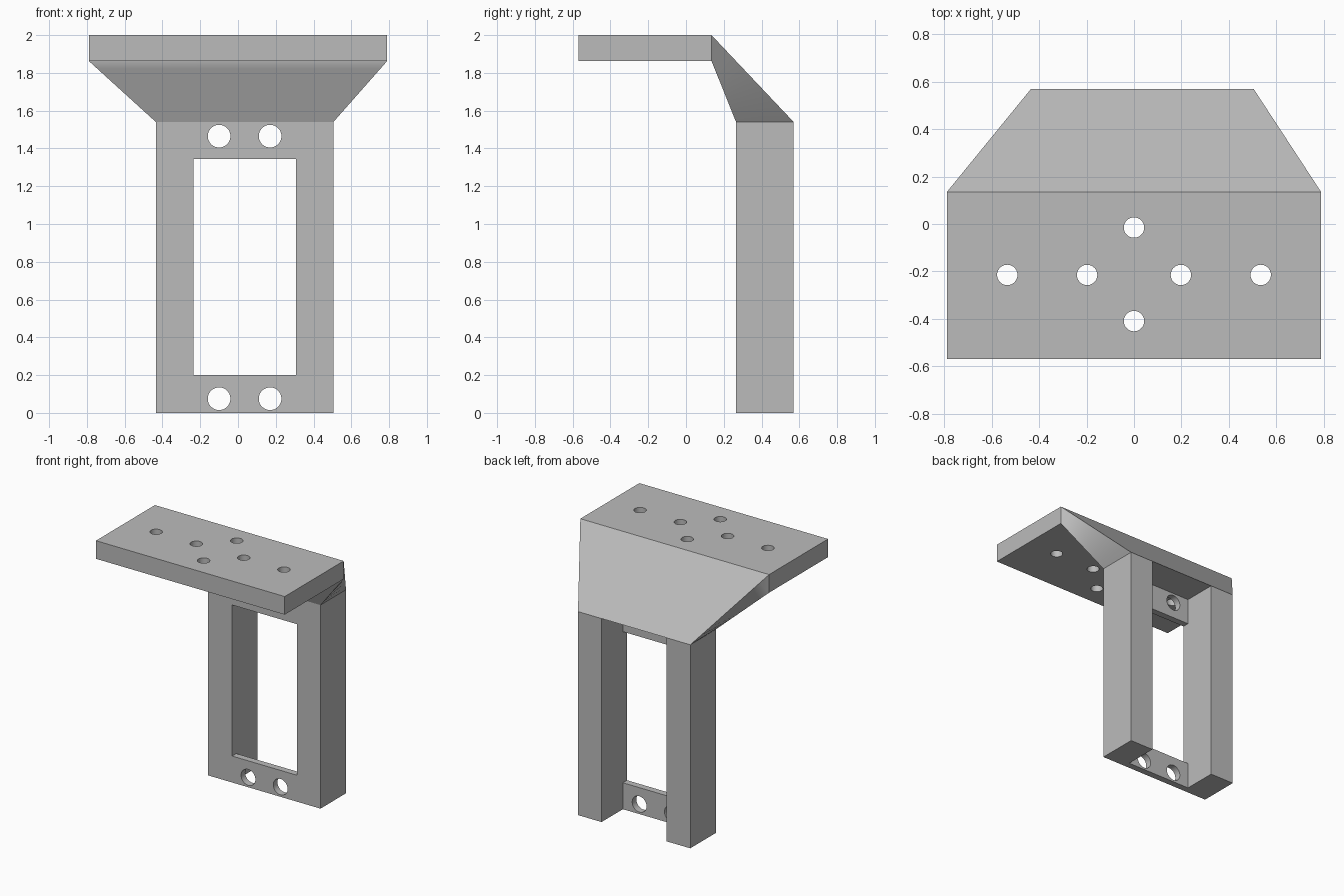
import bpy, bmesh
from mathutils import Vector, Matrix

cube = bpy.data.objects.get("Cube")
if cube:
    bpy.data.objects.remove(cube, do_unlink=True)

grey = bpy.data.materials.new("plain grey")
grey.use_nodes = True
COLOUR = (0.5, 0.5, 0.5, 1)
grey.diffuse_color = COLOUR
grey.node_tree.nodes["Principled BSDF"].inputs["Base Color"].default_value = COLOUR


def finish(name, bm):
    bmesh.ops.recalc_face_normals(bm, faces=bm.faces)
    mesh = bpy.data.meshes.new(name)
    bm.to_mesh(mesh)
    bm.free()
    mesh.materials.append(grey)
    obj = bpy.data.objects.new(name, mesh)
    bpy.context.collection.objects.link(obj)
    return obj


def box(name, low, high):
    low, high = Vector(low), Vector(high)
    bm = bmesh.new()
    bmesh.ops.create_cube(bm, size=1, matrix=Matrix.Translation((low + high) / 2)
                          @ Matrix.Diagonal((high - low).to_4d()))
    return finish(name, bm)


def rod(centre, radius, axis):
    turn = Matrix.Rotation(1.570796, 4, "X") if axis == "Y" else Matrix()
    bm = bmesh.new()
    bmesh.ops.create_cone(bm, cap_ends=True, segments=48, radius1=radius, radius2=radius,
                          depth=0.5, matrix=Matrix.Translation(centre) @ turn)
    return finish("hole_cutter", bm)


def select(obj):
    bpy.ops.object.select_all(action="DESELECT")
    obj.select_set(True)
    bpy.context.view_layer.objects.active = obj


def cut(obj, cutters):
    select(obj)
    for cutter in cutters:
        mod = obj.modifiers.new("cut", "BOOLEAN")
        mod.operation, mod.solver, mod.object = "DIFFERENCE", "EXACT", cutter
        bpy.ops.object.modifier_apply(modifier=mod.name)
        bpy.data.objects.remove(cutter, do_unlink=True)


# Main dimensions
LEFT, RIGHT, FRONT, BACK, NECK = -0.435, 0.505, 0.265, 0.57, 1.54
HALF, EDGE, UNDER, TOP = 0.79, 0.135, 1.863, 2.0

# Upright frame: channel open at the back, window and bolt holes in the web
frame = box("upright_frame", (LEFT, FRONT, 0), (RIGHT, BACK, NECK))
cut(frame, [box("channel_cutter", (-0.235, 0.315, -0.1), (0.308, 0.7, 1.7)),
            box("window_cutter", (-0.235, 0.1, 0.2), (0.308, 0.7, 1.343))]
    + [rod((x, FRONT, z), 0.06, "Y") for x in (-0.10, 0.17) for z in (0.075, 1.465)])

# Top plate with drilled holes
plate = box("top_plate", (-HALF, -BACK, UNDER), (HALF, EDGE, TOP))
spots = [(x, -0.215) for x in (-0.535, -0.198, 0.198, 0.535)] + [(0, -0.015), (0, -0.41)]
cut(plate, [rod((x, y, TOP), 0.043, "Z") for x, y in spots])

# Sloping neck lofted from the frame top to the rear edge of the plate
lower = [Vector((x, y, NECK)) for x, y in
         ((LEFT, FRONT), (RIGHT, FRONT), (RIGHT, BACK), (LEFT, BACK))]
upper = [Vector((x, EDGE, z)) for x, z in
         ((-HALF, UNDER), (HALF, UNDER), (HALF, TOP), (-HALF, TOP))]
bm = bmesh.new()
STEPS = 8
rings = [[bm.verts.new(a.lerp(b, i / STEPS)) for a, b in zip(lower, upper)]
         for i in range(STEPS + 1)]
for r, s in zip(rings, rings[1:]):
    for k in range(4):
        n = (k + 1) % 4
        bm.faces.new((r[k], r[n], s[n], s[k]))
bm.faces.new(rings[0])
bm.faces.new(rings[-1])
neck = finish("sloping_neck", bm)

# Smooth bores and twisted sides, sharp edges elsewhere
for obj in (frame, plate, neck):
    select(obj)
    bpy.ops.object.shade_smooth_by_angle(angle=0.5)
